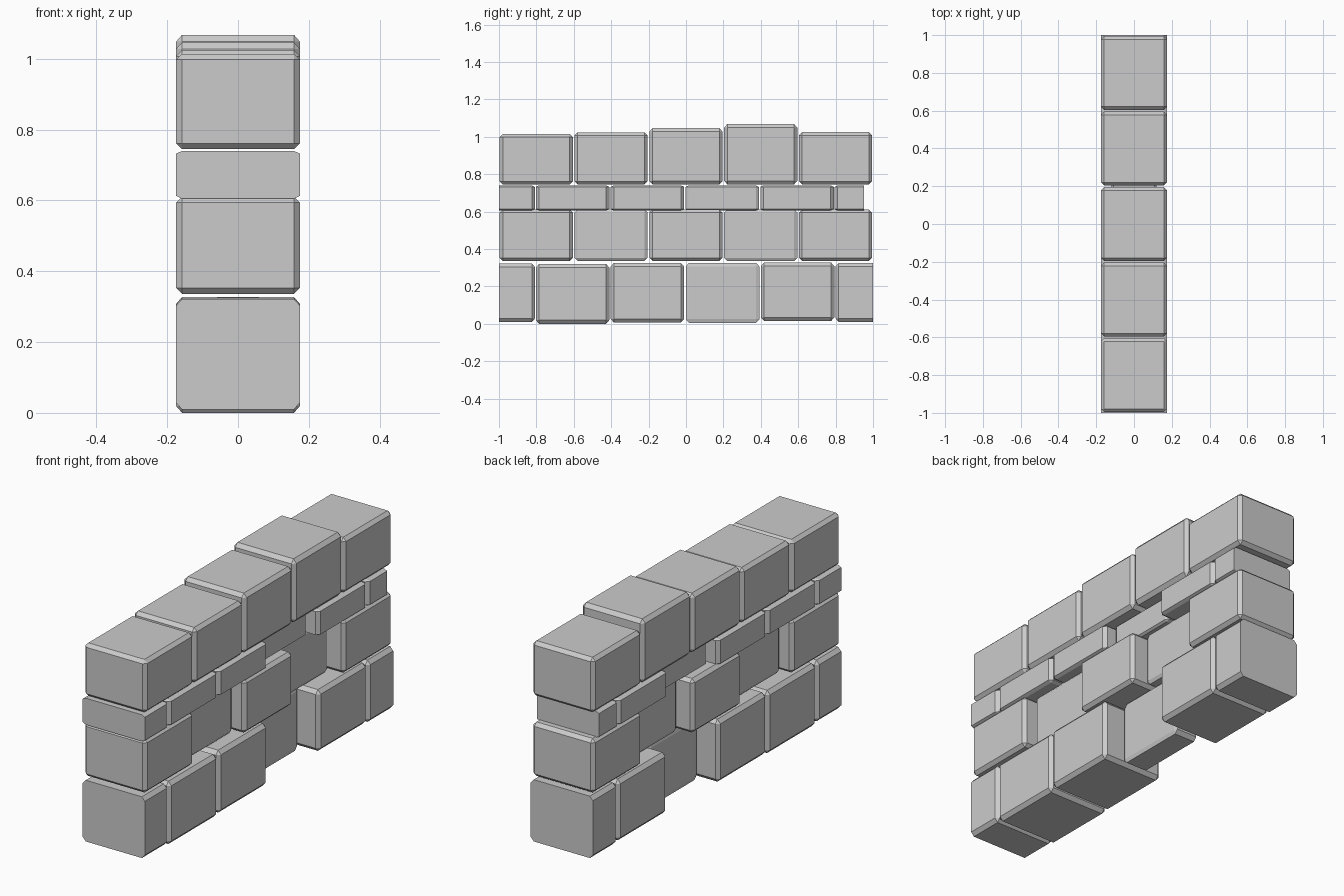
import bpy, bmesh

if "Cube" in bpy.data.objects:
    bpy.data.objects.remove(bpy.data.objects["Cube"])

WIDTH, HEIGHT, BEVEL = 0.35, 0.28, 0.017


def stone(name, y0, y1, z0, z1, recess=0.0, cut=0):
    """Chamfered block; cut = -1/+1 leaves that y end flat, like a sawn half block."""
    bm = bmesh.new()
    bmesh.ops.create_cube(bm, size=1.0)
    length = y1 - y0
    bmesh.ops.scale(bm, vec=(WIDTH, length, HEIGHT), verts=bm.verts)
    edges = [e for e in bm.edges
             if not (cut and all(v.co.y * cut > 0 for v in e.verts))]
    bmesh.ops.bevel(bm, geom=edges, offset=BEVEL, offset_type='OFFSET',
                    segments=1, profile=0.5, affect='EDGES')
    # squeeze thin and recessed stones after chamfering
    bmesh.ops.scale(bm, vec=((WIDTH - 2 * recess) / WIDTH, 1, (z1 - z0) / HEIGHT),
                    verts=bm.verts)
    bmesh.ops.recalc_face_normals(bm, faces=bm.faces)
    mesh = bpy.data.meshes.new(name)
    bm.to_mesh(mesh)
    bm.free()
    ob = bpy.data.objects.new(name, mesh)
    ob.location = (0, (y0 + y1) / 2, (z0 + z1) / 2)
    bpy.context.collection.objects.link(ob)


# bottom course: half blocks at the ends, one deeply recessed stone
stone("base_half_front", -1.0, -0.807, 0.01, 0.322, cut=-1)
base = [(-0.803, 0.0, 0.32, 0), (-0.403, 0.007, 0.325, 0),
        (-0.001, 0.005, 0.326, 0.11), (0.4, 0.015, 0.327, 0)]
for i, (y, z0, z1, r) in enumerate(base):
    stone(f"base_stone_{i}", y, y + 0.393, z0, z1, r)
stone("base_half_back", 0.799, 1.0, 0.01, 0.325, cut=1)

# second course: five full stones, two recessed
for i, r in enumerate([0, 0.058, 0, 0.08, 0]):
    y = -0.996 + 0.4 * i
    stone(f"middle_stone_{i}", y, y + 0.391, 0.336, 0.611, r)

# thin course
stone("thin_half_front", -1.0, -0.807, 0.605, 0.74, cut=-1)
for i, r in enumerate([0, 0, 0.055, 0]):
    y = -0.803 + 0.4 * i
    stone(f"thin_stone_{i}", y, y + 0.393, 0.605, 0.74, r)
stone("thin_half_back", 0.794, 0.951, 0.605, 0.74, cut=1)

# top course with uneven heights
for i, top in enumerate([1.014, 1.024, 1.046, 1.068, 1.025]):
    y = -0.996 + 0.4 * i
    stone(f"top_stone_{i}", y, y + 0.391, 0.745, top)
